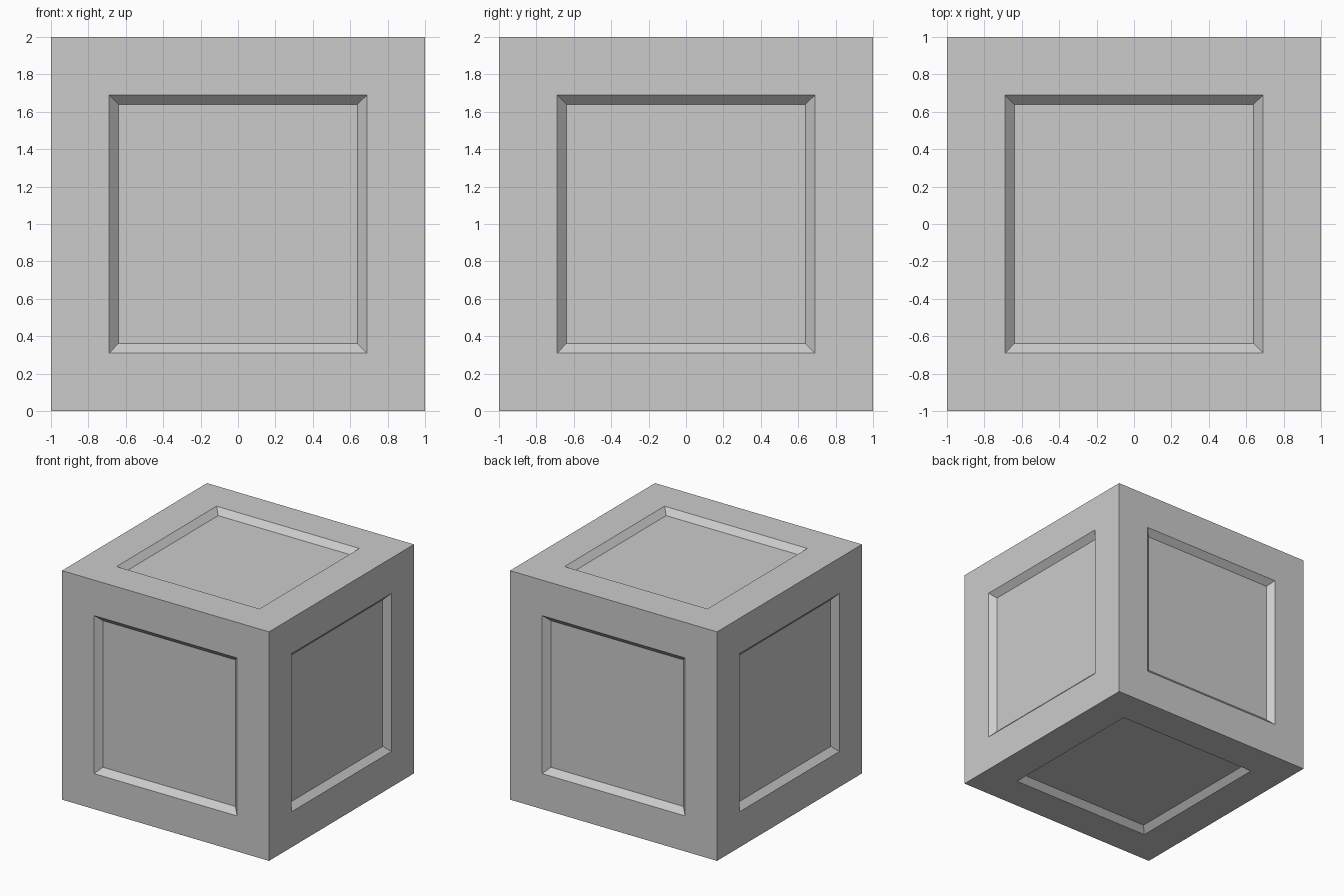
import bpy
import bmesh

# Remove the default object
default = bpy.data.objects.get("Cube")
if default:
    bpy.data.objects.remove(default, do_unlink=True)

SIZE = 2.0      # outer edge length
BORDER = 0.31   # flat frame around each panel
BEVEL = 0.05    # width and depth of the sloped recess walls


def make_material(name, colour):
    mat = bpy.data.materials.new(name)
    mat.use_nodes = True
    mat.diffuse_color = colour
    mat.node_tree.nodes["Principled BSDF"].inputs["Base Color"].default_value = colour
    return mat


grey = make_material("light grey", (0.6, 0.6, 0.6, 1.0))

# Crate body: a cube with a sunken panel on all six sides
bm = bmesh.new()
bmesh.ops.create_cube(bm, size=SIZE)
bmesh.ops.translate(bm, verts=bm.verts, vec=(0, 0, SIZE / 2))
panels = bm.faces[:]

# Flat frame, then sloped walls down to the panel floor
bmesh.ops.inset_individual(bm, faces=panels, thickness=BORDER, use_even_offset=True)
bmesh.ops.inset_individual(bm, faces=panels, thickness=BEVEL, use_even_offset=True)
for panel in panels:
    panel.normal_update()
    bmesh.ops.translate(bm, verts=panel.verts, vec=panel.normal * -BEVEL)
bmesh.ops.recalc_face_normals(bm, faces=bm.faces)

mesh = bpy.data.meshes.new("panelled_crate")
bm.to_mesh(mesh)
bm.free()
mesh.materials.append(grey)
crate = bpy.data.objects.new("panelled_crate", mesh)
bpy.context.collection.objects.link(crate)
